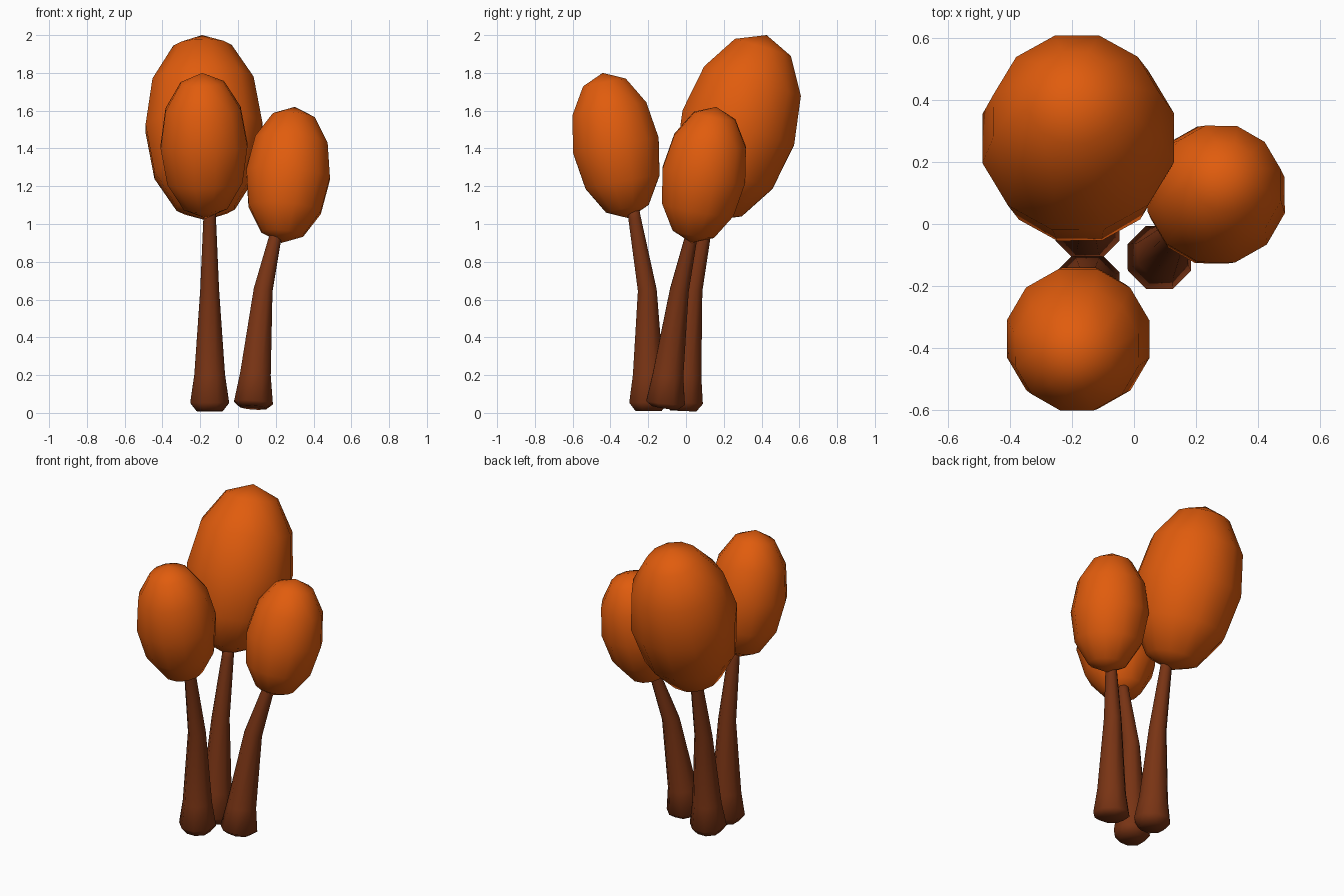
import bpy, bmesh, math
from mathutils import Vector, Matrix

if "Cube" in bpy.data.objects:
    bpy.data.objects.remove(bpy.data.objects["Cube"])


def material(name, rgb):
    m = bpy.data.materials.new(name)
    m.diffuse_color = (*rgb, 1)
    m.use_nodes = True
    m.node_tree.nodes["Principled BSDF"].inputs["Base Color"].default_value = m.diffuse_color
    return m


ORANGE = material("orange foliage", (0.75, 0.107, 0.004))
BROWN = material("brown bark", (0.19, 0.034, 0.007))
UP = Vector((0, 0, 1))


def finish(bm, name, mat):
    bmesh.ops.recalc_face_normals(bm, faces=bm.faces)
    for f in bm.faces:
        f.smooth = True
    me = bpy.data.meshes.new(name)
    bm.to_mesh(me)
    bm.free()
    me.materials.append(mat)
    ob = bpy.data.objects.new(name, me)
    bpy.context.collection.objects.link(ob)


def crown(name, centre, pole, radius):
    # low-poly egg whose long axis runs along the pole vector
    pole = Vector(pole)
    bm = bmesh.new()
    bmesh.ops.create_uvsphere(bm, u_segments=12, v_segments=6, radius=1)
    mat = (Matrix.Translation(centre)
           @ UP.rotation_difference(pole).to_matrix().to_4x4()
           @ Matrix.Diagonal((radius, radius, pole.length, 1))
           @ Matrix.Rotation(math.radians(15), 4, 'Z'))
    bmesh.ops.transform(bm, matrix=mat, verts=bm.verts)
    finish(bm, name, ORANGE)


def trunk(name, path, radii, sides=8):
    # tapered bent tube, each ring square to the path
    pts = [Vector(p) for p in path]
    bm = bmesh.new()
    rings = []
    for i, (p, r) in enumerate(zip(pts, radii)):
        t = pts[min(i + 1, len(pts) - 1)] - pts[max(i - 1, 0)]
        q = UP.rotation_difference(t)
        rings.append([bm.verts.new(p + q @ Vector((
            r * math.cos(math.tau * (k + .5) / sides),
            r * math.sin(math.tau * (k + .5) / sides), 0)))
            for k in range(sides)])
    for a, b in zip(rings, rings[1:]):
        for k in range(sides):
            n = (k + 1) % sides
            bm.faces.new((a[k], a[n], b[n], b[k]))
    bm.faces.new(rings[0][::-1])
    bm.faces.new(rings[-1])
    finish(bm, name, BROWN)


RADII = (0.075, 0.111, 0.088, 0.054, 0.036, 0.034)

# foliage
crown("tall_crown", (-0.18, 0.277, 1.51), (-0.01, 0.15, 0.49), 0.32)
crown("front_crown", (-0.18, -0.371, 1.415), (-0.01, -0.07, 0.385), 0.238)
crown("side_crown", (0.265, 0.095, 1.26), (0.035, 0.065, 0.36), 0.23)

# trunks
trunk("tall_trunk", [(-0.15, -0.015, 0.01), (-0.15, -0.013, 0.055), (-0.15, 0, 0.2),
                     (-0.15, 0.037, 0.65), (-0.15, 0.11, 1.02), (-0.15, 0.13, 1.12)], RADII)
trunk("front_trunk", [(-0.15, -0.198, 0.01), (-0.15, -0.198, 0.055), (-0.15, -0.2, 0.2),
                      (-0.15, -0.205, 0.65), (-0.15, -0.272, 1.03), (-0.15, -0.287, 1.12)], RADII)
trunk("side_trunk", [(0.08, -0.112, 0.028), (0.082, -0.108, 0.055), (0.092, -0.095, 0.2),
                     (0.133, -0.035, 0.65), (0.195, 0.025, 0.92), (0.21, 0.04, 1.0)], RADII)
